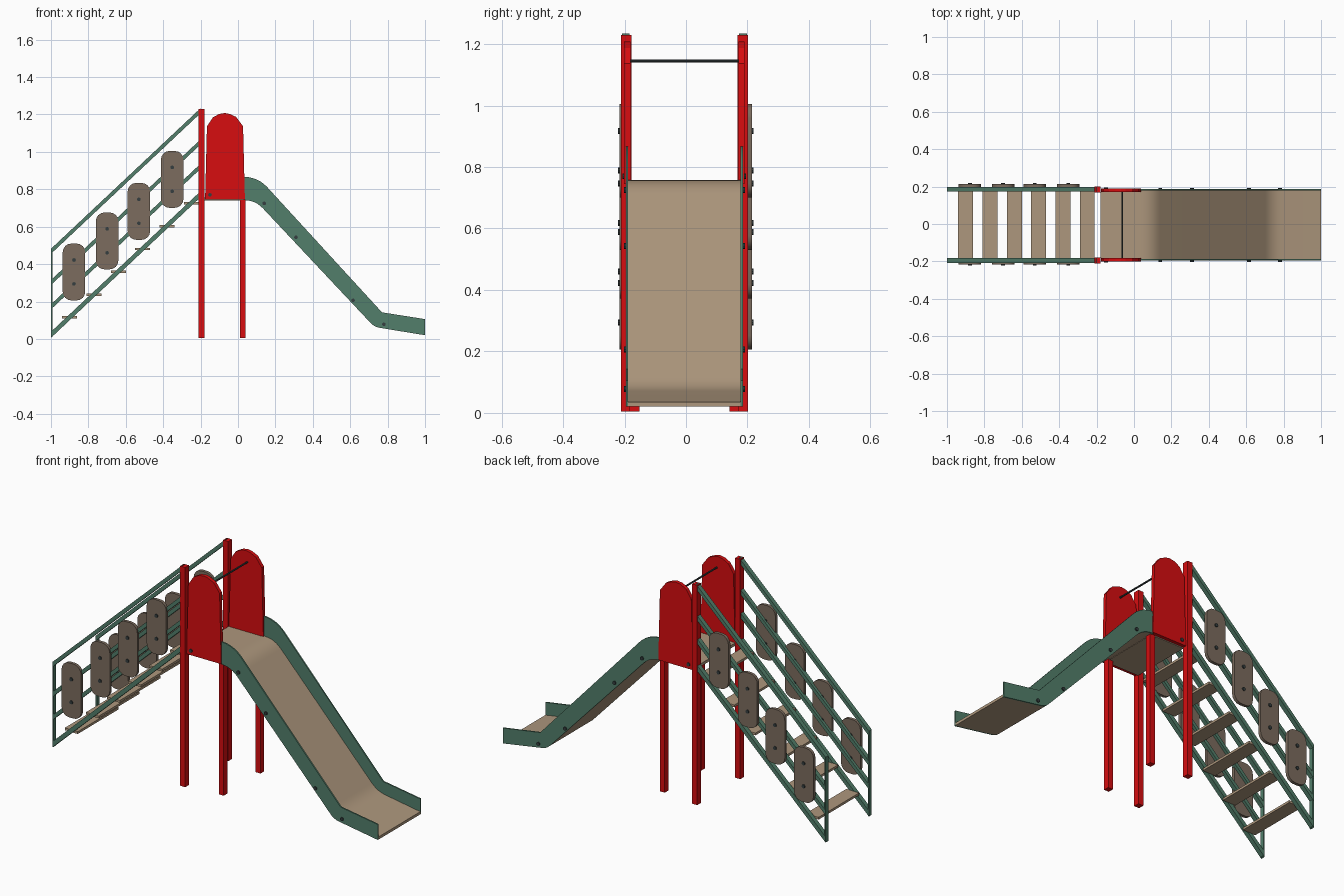
import bpy, bmesh, math
from mathutils import Vector

if "Cube" in bpy.data.objects:
    bpy.data.objects.remove(bpy.data.objects["Cube"], do_unlink=True)

MID = -0.005  # centre line of the frame in y


def material(name, rgb):
    m = bpy.data.materials.new(name)
    m.use_nodes = True
    m.diffuse_color = (*rgb, 1)
    m.node_tree.nodes["Principled BSDF"].inputs["Base Color"].default_value = (*rgb, 1)
    return m


red = material("red paint", (0.68, 0.004, 0.005))
green = material("green paint", (0.085, 0.21, 0.145))
tan = material("tan board", (0.42, 0.31, 0.205))
brown = material("brown plate", (0.2, 0.15, 0.112))
steel = material("dark steel", (0.035, 0.048, 0.05))


def prism(name, outline, y0, y1, mat, smooth=False):
    """Extrude an x-z outline from y0 to y1."""
    bm = bmesh.new()
    face = bm.faces.new([bm.verts.new((x, y0, z)) for x, z in outline])
    new = bmesh.ops.extrude_face_region(bm, geom=[face])["geom"]
    bmesh.ops.translate(bm, vec=(0, y1 - y0, 0),
                        verts=[v for v in new if isinstance(v, bmesh.types.BMVert)])
    bmesh.ops.recalc_face_normals(bm, faces=bm.faces)
    mesh = bpy.data.meshes.new(name)
    bm.to_mesh(mesh)
    bm.free()
    obj = bpy.data.objects.new(name, mesh)
    bpy.context.collection.objects.link(obj)
    mesh.materials.append(mat)
    if smooth:
        bpy.ops.object.select_all(action='DESELECT')
        obj.select_set(True)
        bpy.context.view_layer.objects.active = obj
        bpy.ops.object.shade_smooth_by_angle(angle=math.radians(30))
    return obj


def box(name, x0, x1, y0, y1, z0, z1, mat):
    return prism(name, [(x0, z0), (x1, z0), (x1, z1), (x0, z1)], y0, y1, mat)


def disc(name, x, z, r, y0, y1, mat, n=10):
    ring = [(x + r * math.cos(math.tau * i / n), z + r * math.sin(math.tau * i / n))
            for i in range(n)]
    return prism(name, ring, y0, y1, mat, True)


def rounded(points, cuts, steps=6):
    """Round the inner corners of an open path; cuts gives each corner's length."""
    pts = [Vector(p) for p in points]
    out = [pts[0]]
    for a, b, c, cut in zip(pts, pts[1:], pts[2:], cuts):
        if not cut:
            out.append(b)
            continue
        p, q = b + (a - b).normalized() * cut, b + (c - b).normalized() * cut
        for i in range(steps + 1):
            t = i / steps
            out.append(p * (1 - t) ** 2 + b * 2 * t * (1 - t) + q * t * t)
    return [tuple(p) for p in out + [pts[-1]]]


# Slide profiles
low = rounded([(0.03, 0.742), (0.092, 0.742), (0.729, 0.064), (1, 0.02)], [0.06, 0.03])
bed_top = rounded([(0.03, 0.757), (0.099, 0.757), (0.735, 0.079), (1, 0.035)], [0.06, 0.05])
high = rounded([(0.035, 0.867), (0.11, 0.862), (0.77, 0.142), (1, 0.106)], [0.07, 0])
prism("slide_bed", low + bed_top[::-1], MID - 0.183, MID + 0.183, tan, True)

panel = [(-0.176, 0.745), (0.037, 0.745), (0.027, 1.137), (-0.01, 1.187),
         (-0.045, 1.203), (-0.07, 1.208), (-0.1, 1.203), (-0.134, 1.185), (-0.166, 1.137)]

# Platform and grab bar
box("platform", -0.178, 0.032, MID - 0.176, MID + 0.176, 0.74, 0.756, tan)
disc("grab_bar", -0.063, 1.145, 0.005, MID - 0.18, MID + 0.18, steel)

# Capsule plate outline
W, H, R = 0.06, 0.152, 0.046
capsule = []
for k, (sx, sz) in enumerate([(1, 1), (-1, 1), (-1, -1), (1, -1)]):
    for i in range(5):
        a = (k + i / 4) * math.pi / 2
        capsule.append((sx * (W - R) + R * math.cos(a), sz * (H - R) + R * math.sin(a)))

RAIL_SLOPE = 0.94
for side, s in (("right", -1), ("left", 1)):
    def span(a, b):
        return MID + s * a, MID + s * b

    # Posts and guard panel
    box(f"tall_post_{side}", -0.21, -0.178, *span(0.173, 0.206), 0.005, 1.23, red)
    box(f"short_post_{side}", 0.01, 0.04, *span(0.146, 0.178), 0.005, 0.742, red)
    prism(f"guard_panel_{side}", panel, *span(0.176, 0.196), red)
    disc(f"panel_bolt_{side}", -0.15, 0.77, 0.01, *span(0.19, 0.201), steel)

    # Slide side wall with bolts
    prism(f"slide_side_{side}", low + high[::-1], *span(0.183, 0.191), green, True)
    for i, (x, z) in enumerate([(0.14, 0.725), (0.31, 0.543), (0.615, 0.206), (0.78, 0.078)]):
        disc(f"slide_bolt_{side}_{i + 1}", x, z, 0.01, *span(0.186, 0.197), steel)

    # Sloping stair rails and their lower upright
    for i, (z, t) in enumerate([(0.006, 0.032), (0.158, 0.027), (0.288, 0.027), (0.455, 0.027)]):
        rise = RAIL_SLOPE * 0.8
        prism(f"stair_rail_{side}_{i + 1}",
              [(-1, z), (-0.2, z + rise), (-0.2, z + rise + t), (-1, z + t)],
              *span(0.178, 0.203), green)
    box(f"stair_upright_{side}", -1, -0.993, *span(0.179, 0.202), 0.01, 0.48, green)

    # Capsule plates with bolts
    face = 0.22 if s > 0 else 0.211
    for i, (x, z) in enumerate([(-0.877, 0.358), (-0.7, 0.524), (-0.53, 0.682), (-0.352, 0.853)]):
        prism(f"plate_{side}_{i + 1}", [(x + a, z + b) for a, b in capsule],
              *span(face - 0.017, face), brown, True)
        for tag, dz in (("lower", -0.064), ("upper", 0.064)):
            disc(f"plate_bolt_{side}_{i + 1}_{tag}", x, z + dz, 0.01,
                 *span(face - 0.02, face + 0.005), steel)

# Stair treads
for i in range(6):
    x, z = -0.94 + i * 0.13, 0.109 + i * 0.1218
    box(f"tread_{i + 1}", x, x + 0.08, MID - 0.179, MID + 0.179, z, z + 0.013, tan)
